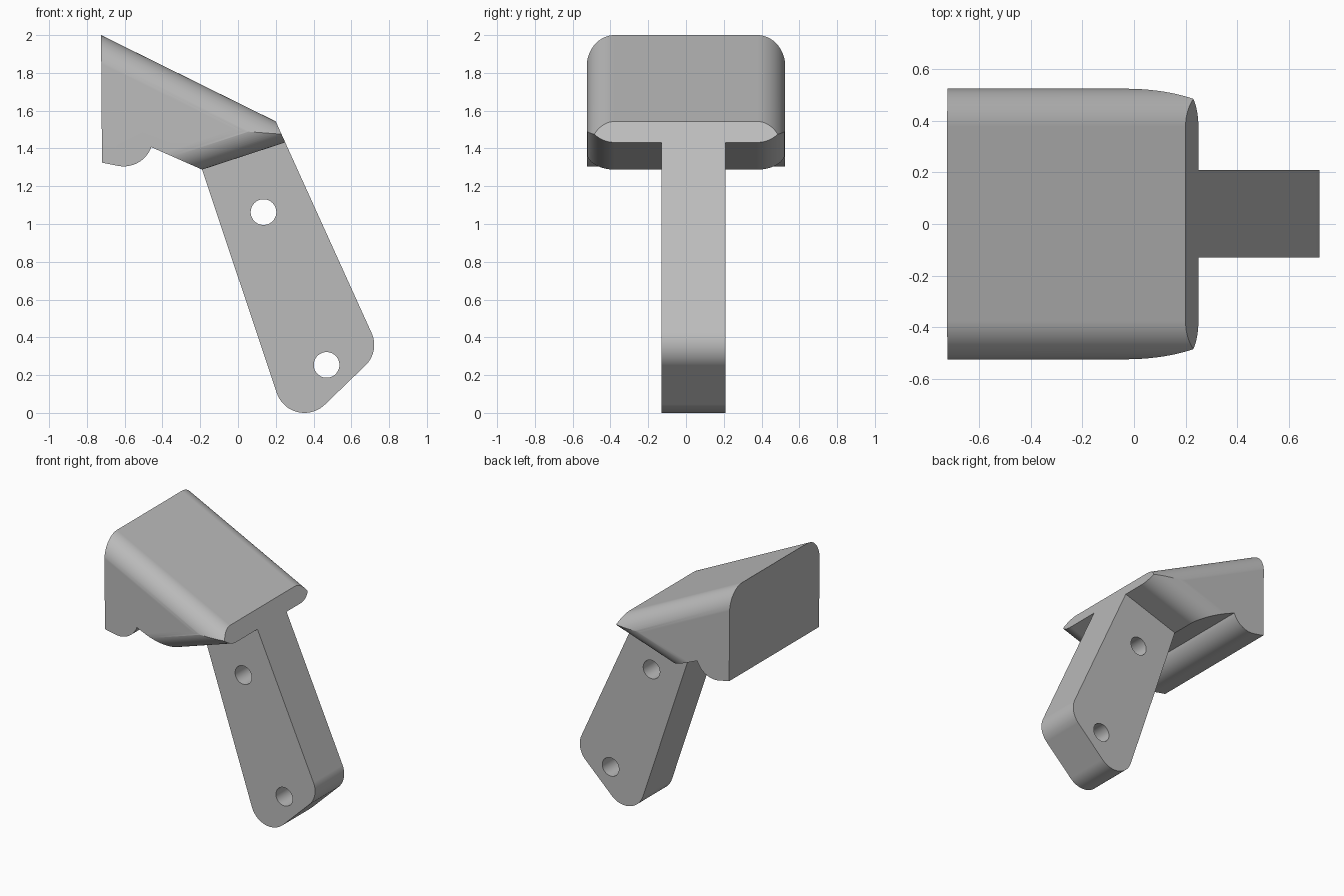
import bpy, bmesh
from math import cos, sin, radians
from mathutils import Vector

cube = bpy.data.objects.get("Cube")
if cube:
    bpy.data.objects.remove(cube, do_unlink=True)

grey = bpy.data.materials.new("plain grey")
grey.use_nodes = True
grey.diffuse_color = (0.5, 0.5, 0.5, 1)
grey.node_tree.nodes["Principled BSDF"].inputs["Base Color"].default_value = (0.5, 0.5, 0.5, 1)

X, Y, Z = Vector((1, 0, 0)), Vector((0, 1, 0)), Vector((0, 0, 1))


def arc(cx, cy, r, a0, a1, n=20):
    """Points of a circular arc, angles in degrees."""
    angles = [radians(a0 + (a1 - a0) * i / n) for i in range(n + 1)]
    return [(cx + r * cos(a), cy + r * sin(a)) for a in angles]


def prism(name, points, u, v, start, end, origin=Vector((0, 0, 0))):
    """Outline in the u, v plane, extruded from start to end."""
    bm = bmesh.new()
    face = bm.faces.new([bm.verts.new(origin + u * p + v * q + start) for p, q in points])
    new = bmesh.ops.extrude_face_region(bm, geom=[face])["geom"]
    bmesh.ops.translate(bm, vec=end - start,
                        verts=[g for g in new if isinstance(g, bmesh.types.BMVert)])
    bmesh.ops.recalc_face_normals(bm, faces=bm.faces)
    mesh = bpy.data.meshes.new(name)
    bm.to_mesh(mesh)
    bm.free()
    mesh.materials.append(grey)
    obj = bpy.data.objects.new(name, mesh)
    bpy.context.collection.objects.link(obj)
    return obj


def select(obj):
    bpy.ops.object.select_all(action="DESELECT")
    obj.select_set(True)
    bpy.context.view_layer.objects.active = obj


def boolean(obj, cutter, operation):
    mod = obj.modifiers.new("cut", "BOOLEAN")
    mod.operation, mod.solver, mod.object = operation, "EXACT", cutter
    select(obj)
    bpy.ops.object.modifier_apply(modifier=mod.name)
    bpy.data.objects.remove(cutter, do_unlink=True)


def finish(obj):
    select(obj)
    bpy.ops.object.shade_smooth_by_angle(angle=radians(25))
    mod = obj.modifiers.new("even shading", "WEIGHTED_NORMAL")
    mod.keep_sharp = True


def rounded_bar(name, a, b, inward, half):
    """Bar along the slope a-b whose two outer edges are rounded."""
    along = (b - a).normalized()
    depth = along.cross(Y)
    if depth.dot(inward) < 0:
        depth = -depth
    r = 0.148
    outline = [(-half, 2)] + arc(r - half, r, r, 180, 270) + arc(half - r, r, r, 270, 360) + [(half, 2)]
    return prism(name, outline, Y, depth, along * -2, along * 2, a)


# Head: side profile, with the edges of its top and lower slopes rounded
top_back, top_front = Vector((-0.725, 0, 2)), Vector((0.2, 0, 1.543))
low_back, low_front = Vector((-0.19, 0, 1.288)), Vector((0.25, 0, 1.432))
profile = [(p.x, p.z) for p in (top_back, top_front, low_front, low_back)]
profile += arc(-0.605, 1.46, 0.155, -20, -100) + [(-0.72, 1.325)]
head = prism("head", profile, X, Z, Y * -0.8, Y * 0.8)
boolean(head, rounded_bar("top_rounding", top_back, top_front, -Z, 0.5255), "INTERSECT")
boolean(head, rounded_bar("lower_rounding", low_back, low_front, Z, 0.525), "INTERSECT")
finish(head)

# Arm: tapered plate with two rounded lower corners, its top sunk in the head
outline = [(-0.19, 1.288), (-0.14, 1.35), (0.2, 1.46), (0.25, 1.432)]
outline += arc(0.57, 0.36, 0.151, 24, -45) + arc(0.352, 0.155, 0.155, -45, -161.5)
side_a, side_b = Y * -0.13, Y * 0.21
arm = prism("arm", outline, X, Z, side_a, side_b)

# Two bolt holes through the arm
for cx, cz in ((0.135, 1.063), (0.469, 0.254)):
    hole = prism("hole_cutter", arc(cx, cz, 0.068, 0, 351, 39), X, Z, Y * -0.5, Y * 0.5)
    boolean(arm, hole, "DIFFERENCE")
finish(arm)
